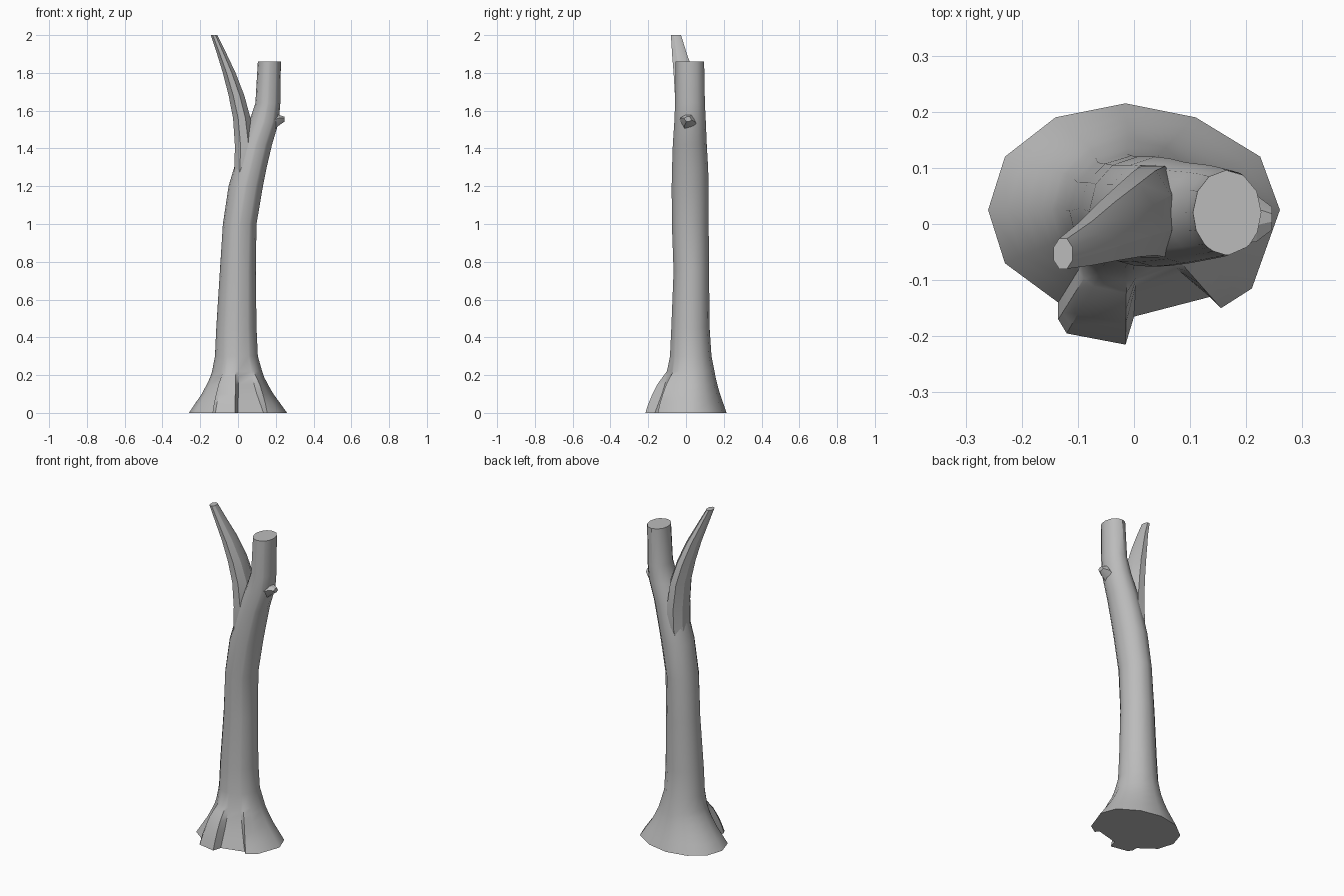
import bpy, bmesh
from math import radians, cos, sin, pi
from mathutils import Vector

cube = bpy.data.objects.get("Cube")
if cube:
    bpy.data.objects.remove(cube, do_unlink=True)

bark = bpy.data.materials.new("grey bark")
bark.use_nodes = True
GREY = (0.5, 0.5, 0.5, 1)
bark.diffuse_color = GREY
bark.node_tree.nodes["Principled BSDF"].inputs["Base Color"].default_value = GREY


def loft(name, rings, sharp=35):
    """Skin a stack of equal-length rings and cap both ends."""
    bm = bmesh.new()
    rows = [[bm.verts.new(p) for p in ring] for ring in rings]
    n = len(rows[0])
    for low, high in zip(rows, rows[1:]):
        for i in range(n):
            j = (i + 1) % n
            bm.faces.new((low[i], low[j], high[j], high[i]))
    bm.faces.new(rows[0][::-1])
    bm.faces.new(rows[-1])
    bmesh.ops.recalc_face_normals(bm, faces=bm.faces)
    mesh = bpy.data.meshes.new(name)
    bm.to_mesh(mesh)
    bm.free()
    mesh.materials.append(bark)
    obj = bpy.data.objects.new(name, mesh)
    bpy.context.collection.objects.link(obj)
    bpy.ops.object.select_all(action='DESELECT')
    obj.select_set(True)
    bpy.context.view_layer.objects.active = obj
    bpy.ops.object.shade_smooth_by_angle(angle=radians(sharp))
    return obj


def oval(z, x0, x1, y0, y1, angles):
    """Elliptical ring filling the given x and y extents."""
    cx, cy, rx, ry = (x0 + x1) / 2, (y0 + y1) / 2, (x1 - x0) / 2, (y1 - y0) / 2
    return [Vector((cx + rx * cos(a), cy + ry * sin(a), z)) for a in angles]


# Ground outline of the flared foot, with two roots at the front
foot = [(.26, .025), (.225, .12), (.11, .19), (-.015, .215), (-.14, .19), (-.23, .12),
        (-.26, .025), (-.23, -.07), (-.135, -.14), (-.135, -.17), (-.12, -.195),
        (-.015, -.215), (0, -.165), (.135, -.13), (.155, -.15), (.21, -.115)]
angles = [radians(a) for a in (0, 30, 62, 92, 122, 150, 180, 205, 228, 236, 246,
                               266, 274, 305, 312, 332)]
root_points = (9, 10, 11, 14)

# Foot: blend the ground outline into the round trunk
rings = []
for z, flare, root_flare in ((0, 1, 1), (.05, .75, .87), (.1, .5, .7),
                             (.15, .3, .5), (.19, .16, .27), (.22, .09, .09)):
    ring = oval(z, -.125, .115, -.09, .145, angles)
    for i, (x, y) in enumerate(foot):
        t = root_flare if i in root_points else flare
        ring[i] = ring[i].lerp(Vector((x, y, z)), t)
    rings.append(ring)

# Trunk bending into the sawn right-hand limb: z, x range, y range
for section in ((.3, -.122, .105, -.085, .135),
                (.45, -.115, .098, -.078, .125),
                (.75, -.096, .094, -.066, .122),
                (1.0, -.08, .098, -.075, .12),
                (1.2, -.05, .132, -.076, .12),
                (1.3, -.02, .152, -.074, .117),
                (1.42, .008, .18, -.07, .11),
                (1.54, .058, .216, -.062, .105),
                (1.64, .092, .224, -.058, .1),
                (1.86, .105, .227, -.055, .096)):
    rings.append(oval(*section, angles))
loft("trunk", rings)

# Tapering side branch leaning out of the fork
eight = [pi / 8 + i * pi / 4 for i in range(8)]
branch = [oval(*s, eight) for s in ((1.18, -.035, .06, -.05, .095),
                                    (1.3, -.022, .085, -.066, .112),
                                    (1.42, -.021, .09, -.066, .11),
                                    (1.56, -.03, .07, -.062, .102),
                                    (1.68, -.053, .037, -.064, .078),
                                    (1.8, -.083, -.01, -.07, .045),
                                    (1.9, -.113, -.058, -.077, .008),
                                    (2.0, -.145, -.108, -.082, -.024))]
loft("side_branch", branch, 30)

# Broken knot on the outer side of the limb
knot = []
for x, z, ry, rz in ((.18, 1.53, .05, .045), (.218, 1.55, .045, .03), (.246, 1.555, .022, .014)):
    knot.append([Vector((x, .01 + ry * cos(a) * (1 if i % 2 else .7), z + rz * sin(a)))
                 for i, a in enumerate(eight)])
loft("broken_knot", knot, 25)
